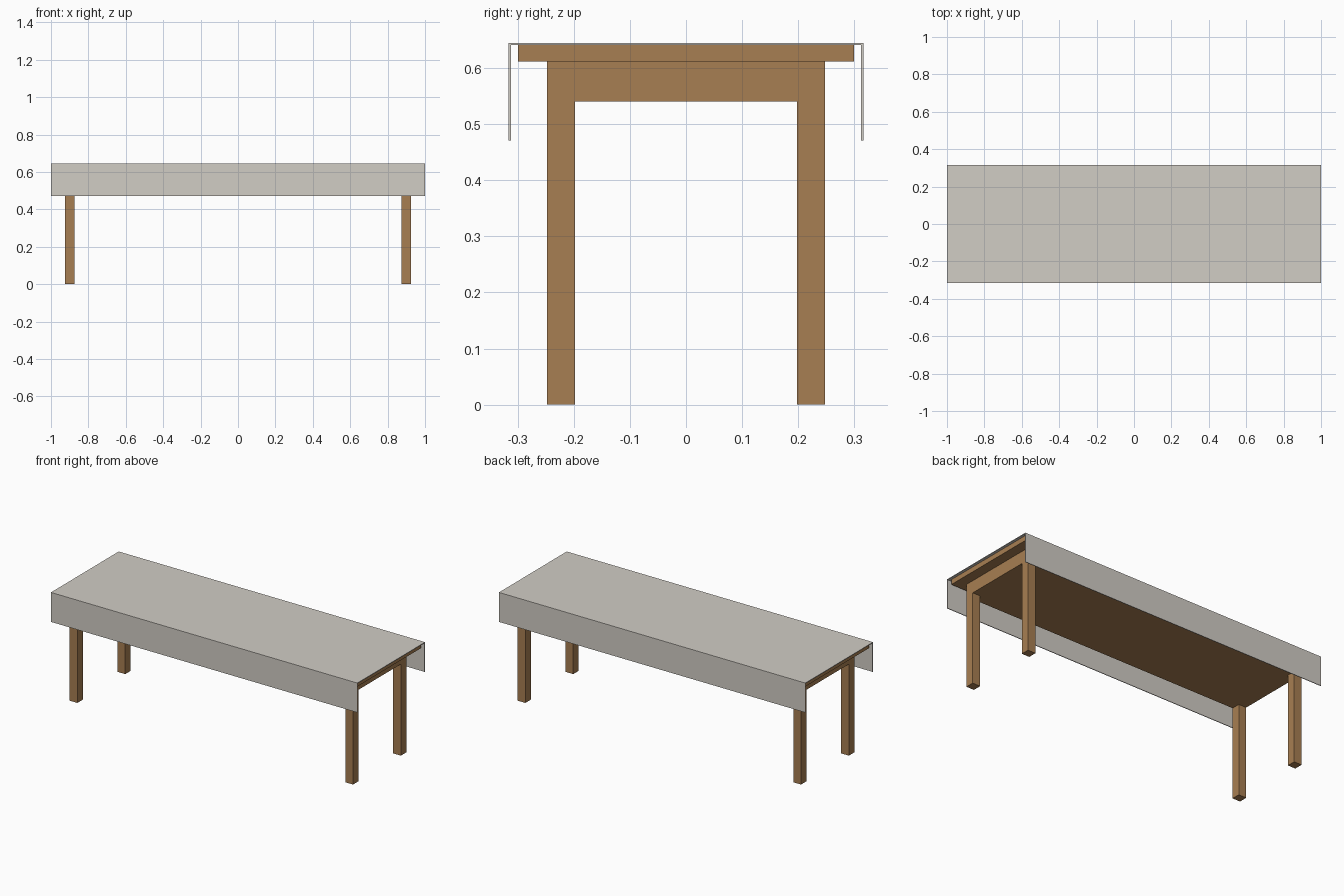
import bpy, bmesh

if "Cube" in bpy.data.objects:
    bpy.data.objects.remove(bpy.data.objects["Cube"])


def material(name, color):
    m = bpy.data.materials.new(name)
    m.diffuse_color = (*color, 1)
    m.use_nodes = True
    m.node_tree.nodes["Principled BSDF"].inputs["Base Color"].default_value = m.diffuse_color
    return m


wood = material("wood", (0.39, 0.21, 0.085))
linen = material("linen", (0.64, 0.61, 0.56))


def finish(bm, name, mat):
    bmesh.ops.recalc_face_normals(bm, faces=bm.faces)
    me = bpy.data.meshes.new(name)
    bm.to_mesh(me)
    bm.free()
    me.materials.append(mat)
    ob = bpy.data.objects.new(name, me)
    bpy.context.collection.objects.link(ob)
    return ob


def box(name, lo, hi, mat):
    bm = bmesh.new()
    bmesh.ops.create_cube(bm, size=1)
    for v in bm.verts:
        v.co = [l if c < 0 else h for c, l, h in zip(v.co, lo, hi)]
    return finish(bm, name, mat)


# table top and the solid frame under it
box("table_top", (-0.985, -0.299, 0.612), (0.985, 0.299, 0.641), wood)
box("frame", (-0.925, -0.248, 0.54), (0.925, 0.248, 0.612), wood)

# four square legs, outer faces flush with the frame
for sx, end in ((-1, "left"), (1, "right")):
    for sy, side in ((-1, "front"), (1, "back")):
        x, y = sx * 0.9, sy * 0.223
        box(f"{side}_{end}_leg", (x - 0.025, y - 0.025, 0),
            (x + 0.025, y + 0.025, 0.54), wood)

# tablecloth: a thin upside-down U profile extruded along the table
half = [(0.312, 0.641), (0.312, 0.471), (0.316, 0.471), (0.316, 0.645)]
profile = half + [(-y, z) for y, z in reversed(half)]
bm = bmesh.new()
face = bm.faces.new([bm.verts.new((-1, y, z)) for y, z in profile])
ext = bmesh.ops.extrude_face_region(bm, geom=[face], use_keep_orig=True)
bmesh.ops.translate(bm, vec=(2, 0, 0),
                    verts=[g for g in ext["geom"] if isinstance(g, bmesh.types.BMVert)])
finish(bm, "tablecloth", linen)
